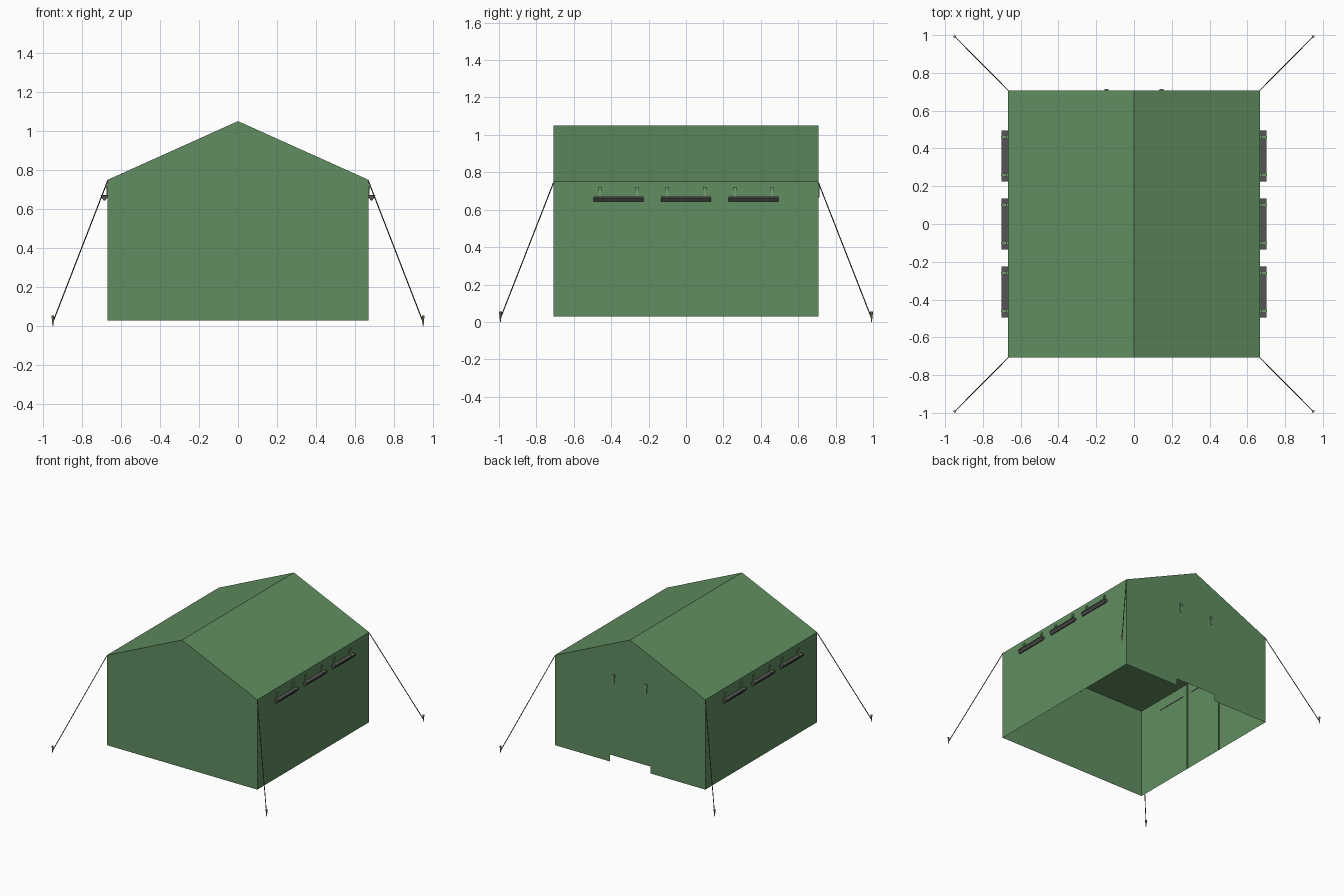
import bpy, bmesh
from mathutils import Vector

if "Cube" in bpy.data.objects:
    bpy.data.objects.remove(bpy.data.objects["Cube"])

W, D = 0.667, 0.708            # half width, half depth
Z0, EAVE, RIDGE = 0.03, 0.75, 1.05


def material(name, rgb):
    m = bpy.data.materials.new(name)
    m.diffuse_color = (*rgb, 1)
    m.use_nodes = True
    m.node_tree.nodes["Principled BSDF"].inputs["Base Color"].default_value = m.diffuse_color
    return m


canvas = material("green_canvas", (0.12, 0.27, 0.12))
strap_green = material("strap_green", (0.17, 0.33, 0.15))
dark = material("dark_roll", (0.09, 0.09, 0.09))
rope_mat = material("rope", (0.06, 0.06, 0.05))
wood = material("peg_wood", (0.36, 0.29, 0.18))


def add_object(name, bm, mat):
    bmesh.ops.remove_doubles(bm, verts=bm.verts, dist=1e-5)
    bmesh.ops.recalc_face_normals(bm, faces=bm.faces)
    me = bpy.data.meshes.new(name)
    bm.to_mesh(me)
    bm.free()
    me.materials.append(mat)
    ob = bpy.data.objects.new(name, me)
    bpy.context.collection.objects.link(ob)
    return ob


def face(bm, pts):
    return bm.faces.new([bm.verts.new(p) for p in pts])


def box(bm, lo, hi):
    vs = bmesh.ops.create_cube(bm, size=1)["verts"]
    for v in vs:
        v.co = [(lo[i] + hi[i]) / 2 + v.co[i] * (hi[i] - lo[i]) for i in range(3)]


def rod(name, a, b, r1, r2, sides, mat):
    a, b = Vector(a), Vector(b)
    bm = bmesh.new()
    bmesh.ops.create_cone(bm, cap_ends=True, segments=sides, radius1=r1,
                          radius2=r2, depth=(b - a).length)
    rot = (b - a).to_track_quat('Z', 'Y')
    for v in bm.verts:
        v.co = rot @ v.co + (a + b) / 2
    return add_object(name, bm, mat)


# Tent walls: front gable, back gable with a low door gap, two sides
bm = bmesh.new()
gable = [(W, EAVE), (0, RIDGE), (-W, EAVE), (-W, Z0)]
gap = [(-0.18, Z0), (-0.18, Z0 + 0.055), (0.18, Z0 + 0.055), (0.18, Z0)]
face(bm, [(x, -D, z) for x, z in gable + [(W, Z0)]])
face(bm, [(x, D, z) for x, z in gable + gap + [(W, Z0)]])
for s in (-1, 1):
    face(bm, [(s * W, -D, Z0), (s * W, D, Z0), (s * W, D, EAVE), (s * W, -D, EAVE)])
add_object("tent_walls", bm, canvas)

# Pitched roof and flat ceiling at eave height
bm = bmesh.new()
for s in (-1, 1):
    face(bm, [(s * W, -D, EAVE), (s * W, D, EAVE), (0, D, RIDGE), (0, -D, RIDGE)])
add_object("roof", bm, canvas)
bm = bmesh.new()
face(bm, [(-W, -D, EAVE), (W, -D, EAVE), (W, D, EAVE), (-W, D, EAVE)])
add_object("ceiling", bm, canvas)

# Thin ribs between the wall panels, inside
for s in (-1, 1):
    for y in (-0.18, 0.18):
        bm = bmesh.new()
        xs = sorted((s * (W - 0.008), s * (W - 0.001)))
        box(bm, (xs[0], y - 0.004, Z0), (xs[1], y + 0.004, EAVE))
        add_object("wall_rib", bm, canvas)

# Rolled window blinds held by straps with toggles
for s in (-1, 1):
    for yc in (-0.36, 0, 0.36):
        bm = bmesh.new()
        prof = [(W - 0.001, 0.67), (W + 0.034, 0.67), (W + 0.034, 0.662),
                (W + 0.02, 0.643), (W + 0.013, 0.643), (W - 0.001, 0.662)]
        f = face(bm, [(s * x, yc - 0.134, z) for x, z in prof])
        ext = bmesh.ops.extrude_face_region(bm, geom=[f], use_keep_orig=True)
        bmesh.ops.translate(bm, vec=(0, 0.268, 0),
                            verts=[g for g in ext["geom"] if isinstance(g, bmesh.types.BMVert)])
        add_object("rolled_blind", bm, dark)
        for dy in (-0.1, 0.1):
            y = yc + dy
            bm = bmesh.new()
            for x0, x1, z0, z1, w in ((W, W + 0.005, 0.66, 0.715, 0.006),
                                      (W, W + 0.009, 0.703, 0.72, 0.01),
                                      (W, W + 0.036, 0.669, 0.673, 0.006)):
                xs = sorted((s * x0, s * x1))
                box(bm, (xs[0], y - w, z0), (xs[1], y + w, z1))
            add_object("blind_strap", bm, strap_green)

# Door toggles on the back gable
for x in (-0.145, 0.145):
    bm = bmesh.new()
    box(bm, (x - 0.006, D, 0.665), (x + 0.006, D + 0.005, 0.725))
    box(bm, (x - 0.01, D, 0.715), (x + 0.01, D + 0.008, 0.735))
    add_object("door_toggle", bm, strap_green)

# Guy ropes and ground pegs at the four corners
for sx in (-1, 1):
    for sy in (-1, 1):
        px, py = sx * 0.948, sy * 0.992
        rod("guy_rope", (sx * W, sy * D, 0.745), (px, py, 0.02), 0.003, 0.003, 6, rope_mat)
        rod("ground_peg", (px, py, 0), (px, py, 0.055), 0.002, 0.008, 6, wood)
